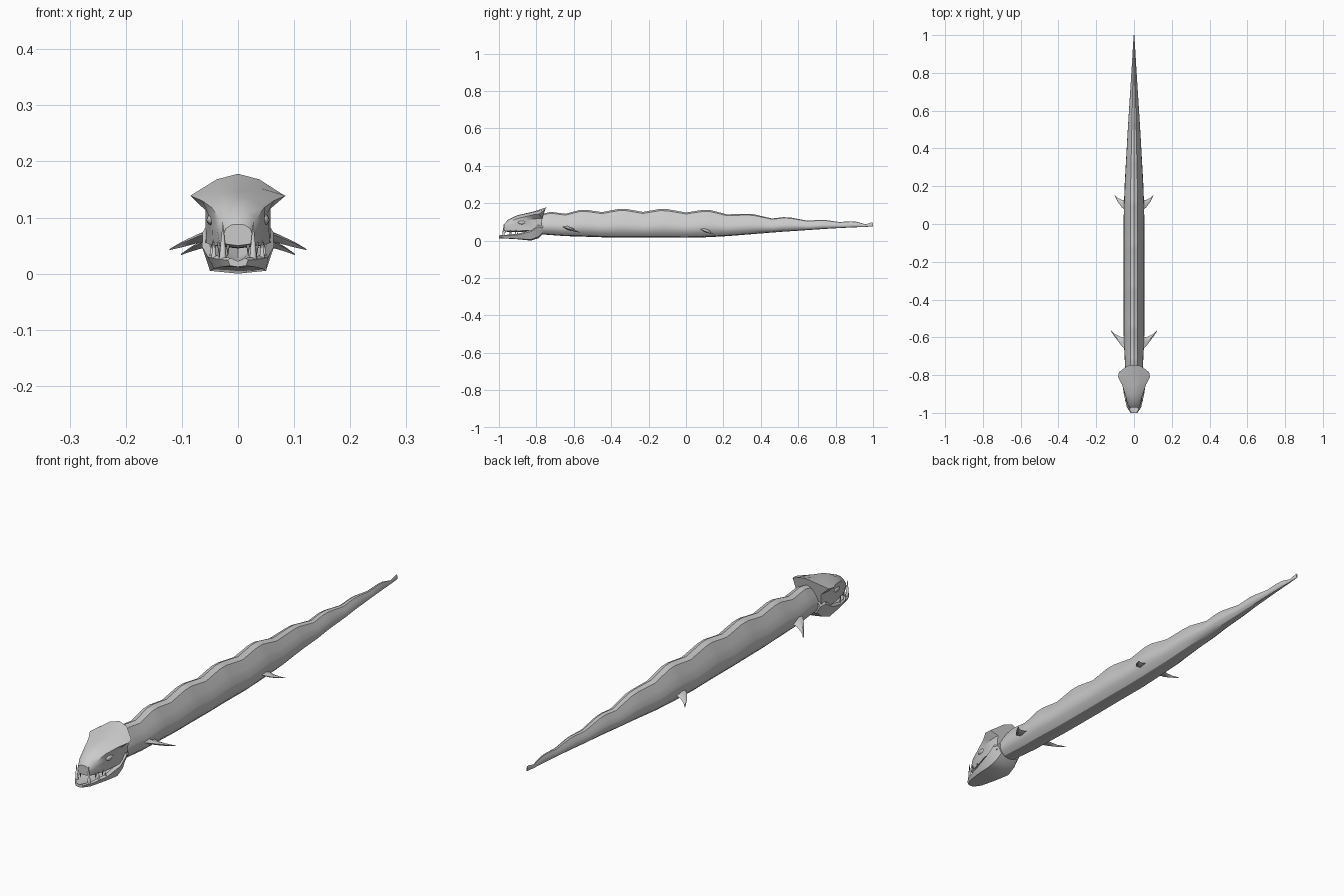
import bpy, bmesh, math
from mathutils import Vector

if "Cube" in bpy.data.objects:
    bpy.data.objects.remove(bpy.data.objects["Cube"])

grey = bpy.data.materials.new("grey")
grey.diffuse_color = (0.6, 0.6, 0.6, 1)
grey.use_nodes = True
grey.node_tree.nodes["Principled BSDF"].inputs["Base Color"].default_value = grey.diffuse_color


def finish(bm, name, angle=40):
    bmesh.ops.recalc_face_normals(bm, faces=bm.faces)
    mesh = bpy.data.meshes.new(name)
    bm.to_mesh(mesh)
    bm.free()
    ob = bpy.data.objects.new(name, mesh)
    bpy.context.collection.objects.link(ob)
    mesh.materials.append(grey)
    bpy.ops.object.select_all(action='DESELECT')
    ob.select_set(True)
    bpy.context.view_layer.objects.active = ob
    bpy.ops.object.shade_smooth_by_angle(angle=math.radians(angle))
    return ob


def loft(name, rings, angle=40):
    """Skin closed rings of points and cap both ends."""
    bm = bmesh.new()
    vs = [[bm.verts.new(p) for p in r] for r in rings]
    n = len(vs[0])
    for a, b in zip(vs, vs[1:]):
        for i in range(n):
            j = (i + 1) % n
            bm.faces.new((a[i], a[j], b[j], b[i]))
    bm.faces.new(vs[0])
    bm.faces.new(vs[-1])
    return finish(bm, name, angle)


def mirrored(half):
    """Half ring from top centre to bottom centre, closed across x = 0."""
    return half + [(-x, y, z) for x, y, z in half[-2:0:-1]]


def section(y, pts):
    return mirrored([(x, y, z) for x, z in pts])


def lerp(table, y):
    for (a, u), (b, v) in zip(table, table[1:]):
        if y <= b:
            return u + (v - u) * (y - a) / (b - a)
    return table[-1][1]


# Long tapering body with a wavy back ridge
crest = [(-.80, .135), (-.73, .152), (-.71, .152), (-.645, .143), (-.57, .163), (-.53, .164),
         (-.45, .152), (-.36, .169), (-.32, .169), (-.23, .153), (-.14, .169), (-.10, .168),
         (0, .150), (.09, .164), (.13, .163), (.22, .140), (.32, .143), (.36, .141),
         (.46, .118), (.52, .125), (.56, .123), (.65, .106), (.72, .111), (.75, .109),
         (.82, .099), (.88, .103), (.91, .101), (.96, .087), (.99, .096), (1, .095)]
belly = [(-.80, .035), (-.65, .024), (-.4, .016), (.05, .015), (.2, .022), (.5, .046),
         (.8, .066), (1, .075)]
width = [(-.80, .045), (-.6, .055), (.05, .055), (.2, .05), (.5, .033), (.8, .014), (1, .002)]
rings = []
for y, top in crest:
    b, w = lerp(belly, y), lerp(width, y)
    h = top - b
    rings.append(section(y, [(0, top), (w * .36, top - h * .06), (w * .68, b + h * .72),
                             (w * .95, b + h * .5), (w, b + h * .34), (w * .85, b + h * .17),
                             (w * .5, b + h * .04), (0, b)]))
loft("body", rings, 30)

# Skull: muzzle, brow and flared rear shield
skull = [section(y, p) for y, p in [
    (-.972, [(0, .088), (.012, .087), (.022, .08), (.026, .068), (.022, .053), (0, .05)]),
    (-.95, [(0, .113), (.018, .11), (.033, .098), (.037, .078), (.032, .05), (0, .046)]),
    (-.90, [(0, .136), (.024, .133), (.047, .118), (.047, .092), (.045, .05), (0, .045)]),
    (-.85, [(0, .147), (.03, .145), (.064, .13), (.053, .108), (.057, .055), (0, .045)]),
    (-.81, [(0, .157), (.038, .153), (.085, .139), (.058, .116), (.058, .055), (0, .045)])]]
skull.append(mirrored([(0, -.745, .178), (.038, -.752, .168), (.08, -.785, .141),
                       (.056, -.768, .118), (.054, -.775, .06), (0, -.775, .05)]))
loft("skull", skull, 35)

# Lower jaw with a hollow top
loft("lower_jaw", [section(y, p) for y, p in [
    (-1.0, [(0, .022), (.013, .028), (.018, .024), (.014, .014), (0, .012)]),
    (-.97, [(0, .02), (.032, .03), (.038, .026), (.03, .012), (0, .011)]),
    (-.90, [(0, .022), (.045, .036), (.054, .030), (.043, .009), (0, .007)]),
    (-.83, [(0, .03), (.052, .056), (.064, .048), (.05, .005), (0, 0)]),
    (-.79, [(0, .06), (.052, .092), (.063, .074), (.046, .02), (0, .012)]),
    (-.765, [(0, .07), (.045, .085), (.056, .070), (.04, .042), (0, .036)])]], 35)


def tooth(name, base, tip, r):
    """Six-sided fang between two points."""
    bm = bmesh.new()
    b, t = Vector(base), Vector(tip)
    ring = [bm.verts.new(b + Vector((math.cos(i * math.pi / 3) * r,
                                     math.sin(i * math.pi / 3) * r, 0))) for i in range(6)]
    point = bm.verts.new(t)
    bm.faces.new(ring)
    for i in range(6):
        bm.faces.new((ring[i], ring[(i + 1) % 6], point))
    finish(bm, name, 70)


for side, s in (("left", -1), ("right", 1)):
    # Fangs rising from the jaw and hanging from the muzzle
    for i, (x, y, z0, z1, r) in enumerate([(.027, -.975, .024, .094, .007),
                                           (.043, -.935, .028, .062, .005),
                                           (.047, -.90, .03, .055, .004),
                                           (.018, -.963, .056, .03, .004),
                                           (.033, -.94, .056, .03, .005),
                                           (.042, -.91, .056, .034, .004)]):
        tooth(f"{side}_fang_{i + 1}", (s * x, y, z0), (s * x, y - .003, z1), r)

    # Eye
    bm = bmesh.new()
    bmesh.ops.create_uvsphere(bm, u_segments=12, v_segments=8, radius=1)
    for v in bm.verts:
        v.co = Vector((s * .047 + v.co.x * .009, -.876 + v.co.y * .022, .096 + v.co.z * .01))
    finish(bm, f"{side}_eye", 60)

    # Paired fins: x, leading y, trailing y, z, half thickness
    for name, sections in (
        ("front_fin", [(.04, -.672, -.598, .071, .011), (.07, -.64, -.597, .063, .008),
                       (.10, -.60, -.583, .052, .005), (.122, -.567, -.562, .043, .001)]),
        ("rear_fin", [(.04, .068, .128, .06, .010), (.065, .088, .128, .052, .007),
                      (.085, .115, .138, .043, .004), (.102, .15, .154, .034, .001)])):
        loft(f"{side}_{name}",
             [[(s * x, a, z + t * .5), (s * x, a * .6 + c * .4, z + t),
               (s * x, c, z - t * .4), (s * x, a * .6 + c * .4, z - t)]
              for x, a, c, z, t in sections], 50)
